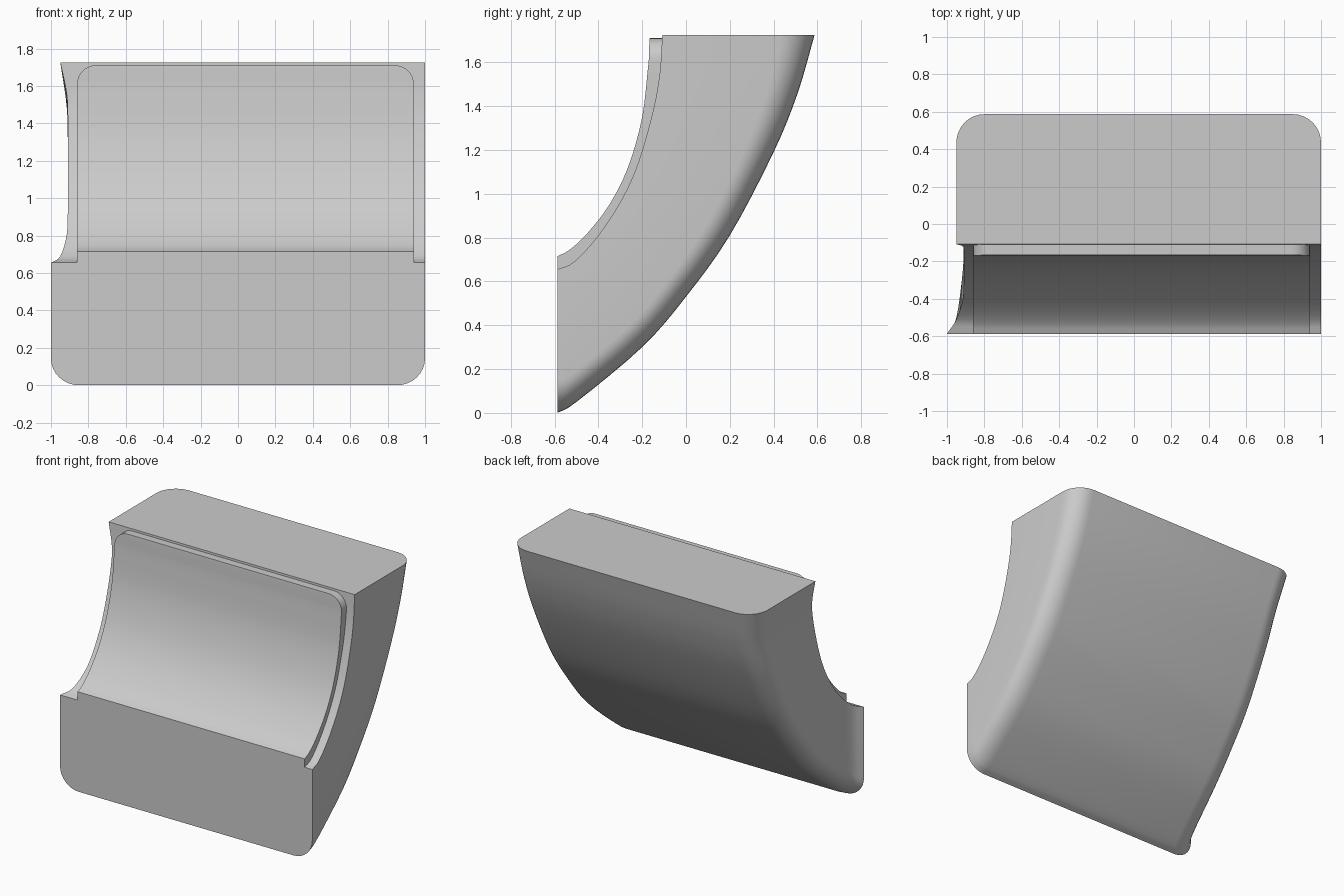
import bpy, bmesh, math
from mathutils import Vector

if "Cube" in bpy.data.objects:
    bpy.data.objects.remove(bpy.data.objects["Cube"], do_unlink=True)

grey = bpy.data.materials.new("light grey")
grey.use_nodes = True
colour = (0.6, 0.6, 0.6, 1)
grey.diffuse_color = colour
grey.node_tree.nodes["Principled BSDF"].inputs["Base Color"].default_value = colour


def smooth_path(points, steps=4):
    """Smooth curve through a few points."""
    p = [Vector(q) for q in points]
    p = [2 * p[0] - p[1]] + p + [2 * p[-1] - p[-2]]
    out = []
    for a, b, c, d in zip(p, p[1:], p[2:], p[3:]):
        for k in range(steps):
            t = k / steps
            out.append(b + 0.5 * t * (c - a + t * (2 * a - 5 * b + 4 * c - d
                                                   + t * (3 * b - a - 3 * c + d))))
    return out + [p[-2]]


def loft(name, rings):
    """Skin a row of equal cross-sections and cap both ends."""
    bm = bmesh.new()
    rows = [[bm.verts.new(v) for v in ring] for ring in rings]
    n = len(rows[0])
    for a, b in zip(rows, rows[1:]):
        for i in range(n):
            j = (i + 1) % n
            bm.faces.new((a[i], a[j], b[j], b[i]))
    bm.faces.new(rows[0])
    bm.faces.new(rows[-1])
    bmesh.ops.recalc_face_normals(bm, faces=bm.faces)
    mesh = bpy.data.meshes.new(name)
    bm.to_mesh(mesh)
    bm.free()
    mesh.materials.append(grey)
    ob = bpy.data.objects.new(name, mesh)
    bpy.context.collection.objects.link(ob)
    bpy.ops.object.select_all(action="DESELECT")
    ob.select_set(True)
    bpy.context.view_layer.objects.active = ob
    bpy.ops.object.shade_smooth_by_angle(angle=math.radians(35))
    return ob


# Curved body: sections swept from the front end up to the top end
outer = smooth_path([(-.587, 0), (-.5, .05), (-.2, .3), (0, .53), (.2, .81),
                     (.4, 1.19), (.51, 1.46), (.587, 1.725)])
inner = smooth_path([(-.587, .655), (-.51, .69), (-.4, .81), (-.29, .98), (-.215, 1.15),
                     (-.15, 1.38), (-.12, 1.55), (-.108, 1.725)])
side = smooth_path([(-1, 0), (-.95, 0), (-.915, 0), (-.91, 0), (-.91, 0),
                    (-.91, 0), (-.915, 0), (-.95, 0)])
RADIUS, DEPTH, ARC = .15, .22, 8
rings = []
for o, i, s in zip(outer, inner, side):
    def at(x, f):
        q = o.lerp(i, f)
        return (x, q.x, q.y)
    ring = [at(s.x, 1), at(1, 1)]
    angles = [k / ARC * math.pi / 2 for k in range(ARC + 1)]
    ring += [at(1 - RADIUS * (1 - math.cos(a)), DEPTH * (1 - math.sin(a))) for a in angles]
    ring += [at(s.x + RADIUS * (1 - math.cos(a)), DEPTH * (1 - math.sin(a)))
             for a in reversed(angles)]
    rings.append(ring)
loft("curved_body", rings)

# Raised inner pad with rounded upper corners
pad = [(p, 0) for p in smooth_path([(-.587, .715), (-.53, .745), (-.45, .82), (-.35, .95),
                                    (-.265, 1.12), (-.2, 1.35), (-.17, 1.61)])]
for k in range(1, 9):
    a = k / 8 * math.pi / 2
    pad.append((Vector((-.17 + .005 * k / 8, 1.61 + .1 * math.sin(a))), .1 * (1 - math.cos(a))))
rings = []
for p, inset in pad:
    f = min(1, (p.y - .715) / .7)
    back = p + .085 * Vector((math.sin(f * math.pi / 2), -math.cos(f * math.pi / 2)))
    left, right = -.86 + inset, .94 - inset
    rings.append([(left, *p), (right, *p), (right, *back), (left, *back)])
loft("raised_pad", rings)
